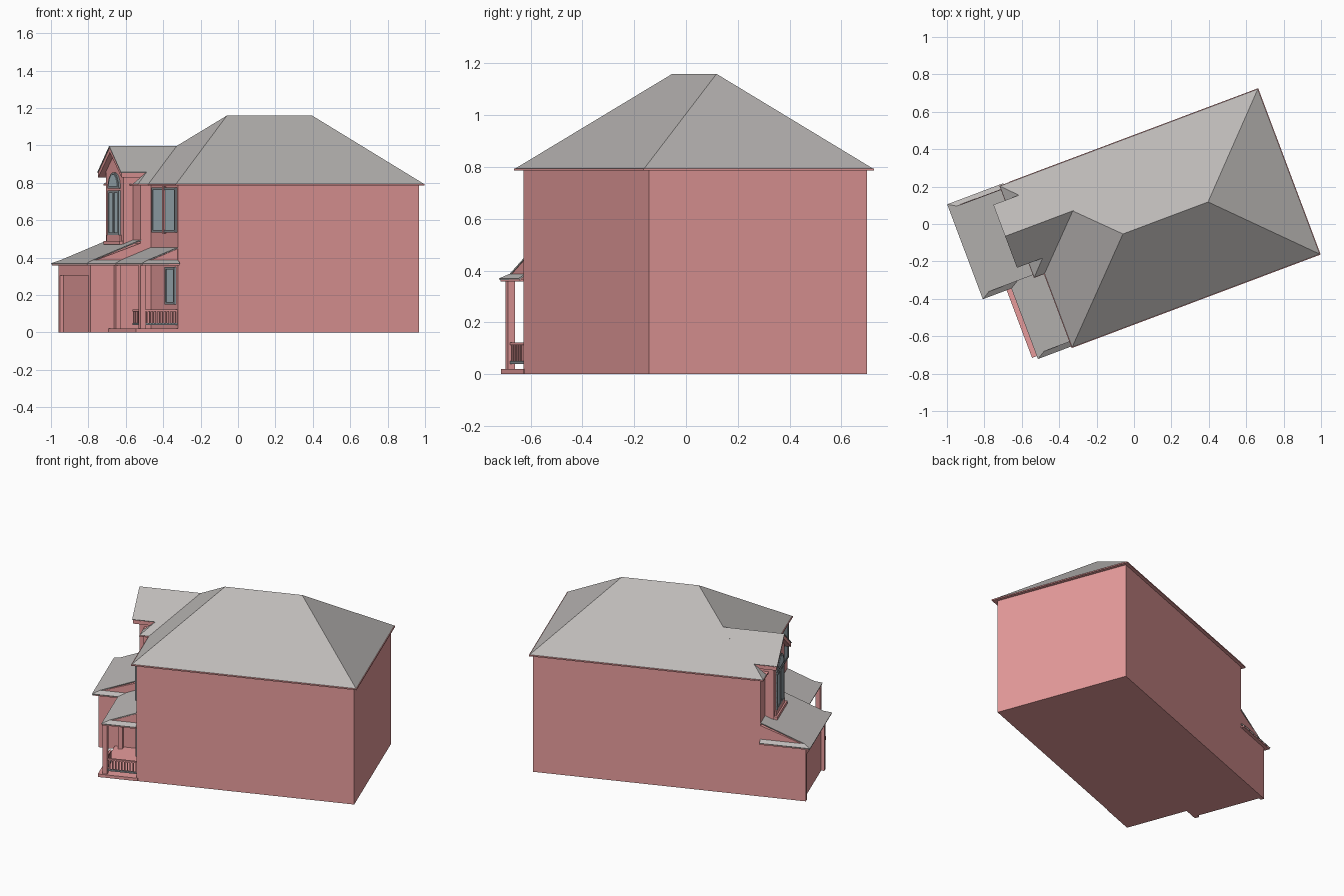
import bpy, bmesh
from math import radians, sin, cos, pi
from mathutils import Matrix

if "Cube" in bpy.data.objects:
    bpy.data.objects.remove(bpy.data.objects["Cube"])

# House is built square to its own axes (u = depth, v = width), then turned as placed
TURN = Matrix.Rotation(radians(20.6), 4, 'Z')


def material(name, rgb):
    m = bpy.data.materials.new(name)
    m.diffuse_color = (*rgb, 1)
    m.use_nodes = True
    m.node_tree.nodes["Principled BSDF"].inputs["Base Color"].default_value = m.diffuse_color
    return m


WALL = material("wall_pink", (0.80, 0.33, 0.33))
ROOF = material("roof_grey", (0.50, 0.48, 0.47))
FRAME = material("frame_dark", (0.25, 0.28, 0.30))
GLASS = material("glass_blue", (0.42, 0.52, 0.57))


def mesh(name, verts, faces, mat, thick=0):
    bm = bmesh.new()
    vs = [bm.verts.new(v) for v in verts]
    for f in faces:
        bm.faces.new([vs[i] for i in f])
    bmesh.ops.recalc_face_normals(bm, faces=bm.faces)
    if thick and sum(f.normal.z for f in bm.faces) < 0:
        bmesh.ops.reverse_faces(bm, faces=bm.faces)
    me = bpy.data.meshes.new(name)
    bm.to_mesh(me)
    bm.free()
    me.materials.append(mat)
    ob = bpy.data.objects.new(name, me)
    bpy.context.collection.objects.link(ob)
    ob.matrix_world = TURN
    if thick:
        s = ob.modifiers.new("thickness", 'SOLIDIFY')
        s.thickness, s.offset = thick, -1
    return ob


def prism(name, pts, axis, a, b, mat):
    """Extrude a profile of (v,z) along u, or of (u,z) along v."""
    n = len(pts)
    put = (lambda p, t: (t, p[0], p[1])) if axis == 'u' else (lambda p, t: (p[0], t, p[1]))
    verts = [put(p, t) for t in (a, b) for p in pts]
    faces = [list(range(n)), list(range(n, 2 * n))]
    faces += [[i, (i + 1) % n, n + (i + 1) % n, n + i] for i in range(n)]
    return mesh(name, verts, faces, mat)


def box(name, u0, u1, v0, v1, z0, z1, mat):
    return prism(name, [(v0, z0), (v1, z0), (v1, z1), (v0, z1)], 'u', u0, u1, mat)


def shed_roof(name, u0, ub, v0, v1, z, slope, d=0.027, k=0.045, ends=(1, 1)):
    """Lean-to roof with small skirt returns at its ends."""
    zm, zb = z + slope * k, z + slope * (ub - u0)
    a, b = v0 + d * ends[0], v1 - d * ends[1]
    verts = [(u0, v0, z), (u0, v1, z), (u0 + k, b, zm), (ub, b, zb), (ub, a, zb), (u0 + k, a, zm),
             (ub, a, zm), (ub, v0, z), (ub, b, zm), (ub, v1, z)]
    faces = [[0, 1, 2, 3, 4, 5]]
    if ends[0]:
        faces.append([0, 5, 6, 7])
    if ends[1]:
        faces.append([1, 9, 8, 2])
    mesh(name, verts, faces, ROOF, 0.006)
    box(name + "_soffit", u0 + 0.004, ub, v0 + 0.004, v1 - 0.004, z - 0.012, z - 0.002, WALL)


def window(name, u, v0, v1, z0, z1, panes=1):
    box(name + "_glass", u - 0.004, u + 0.004, v0, v1, z0, z1, GLASS)
    t = 0.014
    for i in range(panes + 1):
        v = v0 + (v1 - v0 - t) * i / panes
        box(name + "_stile", u - 0.009, u + 0.003, v, v + t, z0, z1, FRAME)
    for z in (z0, z1 - t):
        box(name + "_rail", u - 0.008, u + 0.003, v0, v1, z, z + t, FRAME)


# Main body and the deeper front section
box("main_walls", -0.52, 0.855, -0.475, 0.425, 0, 0.788, WALL)
box("front_walls", -0.58, -0.50, -0.06, 0.425, 0, 0.788, WALL)
box("main_soffit", -0.545, 0.877, -0.504, 0.446, 0.786, 0.794, WALL)
box("front_soffit", -0.602, -0.50, -0.082, 0.444, 0.786, 0.794, WALL)

# Main hip roof
E, R = 0.795, 1.16
mesh("main_roof",
     [(-0.541, -0.5, E), (0.873, -0.5, E), (0.873, 0.442, E), (-0.541, 0.442, E),
      (-0.074, -0.029, R), (0.412, -0.029, R)],
     [[0, 1, 5, 4], [1, 2, 5], [2, 3, 4, 5], [3, 0, 4], [0, 1, 2, 3]], ROOF)

# Front cross gable with low hipped returns, one half per side
C, GR = 0.181, 0.998
for side, s in (("left", 1), ("right", -1)):
    mesh("front_gable_roof_" + side,
         [(-0.60, C + s * 0.261, E), (-0.522, C + s * 0.18, 0.857), (-0.668, C + s * 0.18, 0.857),
          (-0.668, C, GR), (-0.278, C, GR), (-0.541, C + s * 0.261, E), (-0.60, C + s * 0.18, E)],
         [[0, 1, 2, 3, 4, 5], [0, 6, 1]], ROOF, 0.005)

# Gable bay: wall, barge boards, sill
prism("bay_wall", [(0.05, 0.42), (0.315, 0.42), (0.315, 0.87), (C, 0.975), (0.05, 0.87)],
      'u', -0.635, -0.53, WALL)
prism("gable_barge_boards",
      [(0.003, 0.852), (C, 0.99), (0.359, 0.852), (0.359, 0.828), (C, 0.962), (0.003, 0.828)],
      'u', -0.664, -0.52, WALL)
box("bay_sill", -0.655, -0.62, 0.06, 0.305, 0.47, 0.49, WALL)
box("bay_sill_panel", -0.645, -0.62, 0.08, 0.285, 0.49, 0.52, WALL)


# Arched bay window
def arch(r, z, n=12):
    return [(C + r * cos(pi * i / n), z + r * sin(pi * i / n)) for i in range(n + 1)]


window("bay_window", -0.637, 0.095, 0.267, 0.52, 0.76, 2)
prism("bay_arch_frame", arch(0.086, 0.77), 'u', -0.645, -0.63, FRAME)
prism("bay_arch_glass", arch(0.066, 0.78), 'u', -0.648, -0.63, GLASS)

# Garage: body with sloped top and a recessed door
SL = 0.395
top = lambda u: 0.362 + SL * (u + 0.898)
prism("garage_body", [(-0.845, 0), (-0.845, top(-0.845)), (-0.55, top(-0.58)), (-0.55, 0)],
      'v', -0.06, 0.425, WALL)
for name, v0, v1 in (("left", 0.40, 0.425), ("right", -0.06, -0.03)):
    box("garage_pier_" + name, -0.865, -0.84, v0, v1, 0, 0.368, WALL)
box("garage_header", -0.865, -0.84, -0.03, 0.40, 0.305, 0.368, WALL)
shed_roof("garage_roof", -0.898, -0.578, -0.092, 0.45, 0.37, SL)

# Porch: slab, roof, gable end, beam, posts
box("porch_slab", -0.762, -0.51, -0.478, -0.06, 0, 0.02, WALL)
shed_roof("porch_roof", -0.735, -0.518, -0.495, -0.06, 0.37, SL, ends=(1, 0))
prism("porch_gable_end", [(-0.715, 0.362), (-0.518, 0.362), (-0.518, 0.448), (-0.715, 0.37)],
      'v', -0.466, -0.452, WALL)
for v in (-0.455, -0.08):
    box("porch_post", -0.733, -0.705, v - 0.014, v + 0.014, 0.02, 0.362, WALL)

# Railings: one along the side, one short run at the front
for z0, z1 in ((0.04, 0.05), (0.112, 0.122)):
    box("side_rail", -0.71, -0.52, -0.462, -0.448, z0, z1, FRAME if z0 < 0.1 else WALL)
    box("front_rail", -0.726, -0.712, -0.445, -0.33, z0, z1, FRAME if z0 < 0.1 else WALL)
for i in range(10):
    u = -0.695 + 0.0185 * i
    box("side_baluster", u, u + 0.007, -0.459, -0.451, 0.05, 0.112, WALL)
for i in range(6):
    v = -0.43 + 0.019 * i
    box("front_baluster", -0.723, -0.715, v, v + 0.007, 0.05, 0.112, WALL)

# Windows of the right front room
window("upper_window", -0.523, -0.46, -0.10, 0.535, 0.775, 2)
box("upper_window_mullion", -0.534, -0.52, -0.292, -0.268, 0.53, 0.78, WALL)
window("porch_window", -0.523, -0.445, -0.30, 0.15, 0.35)
